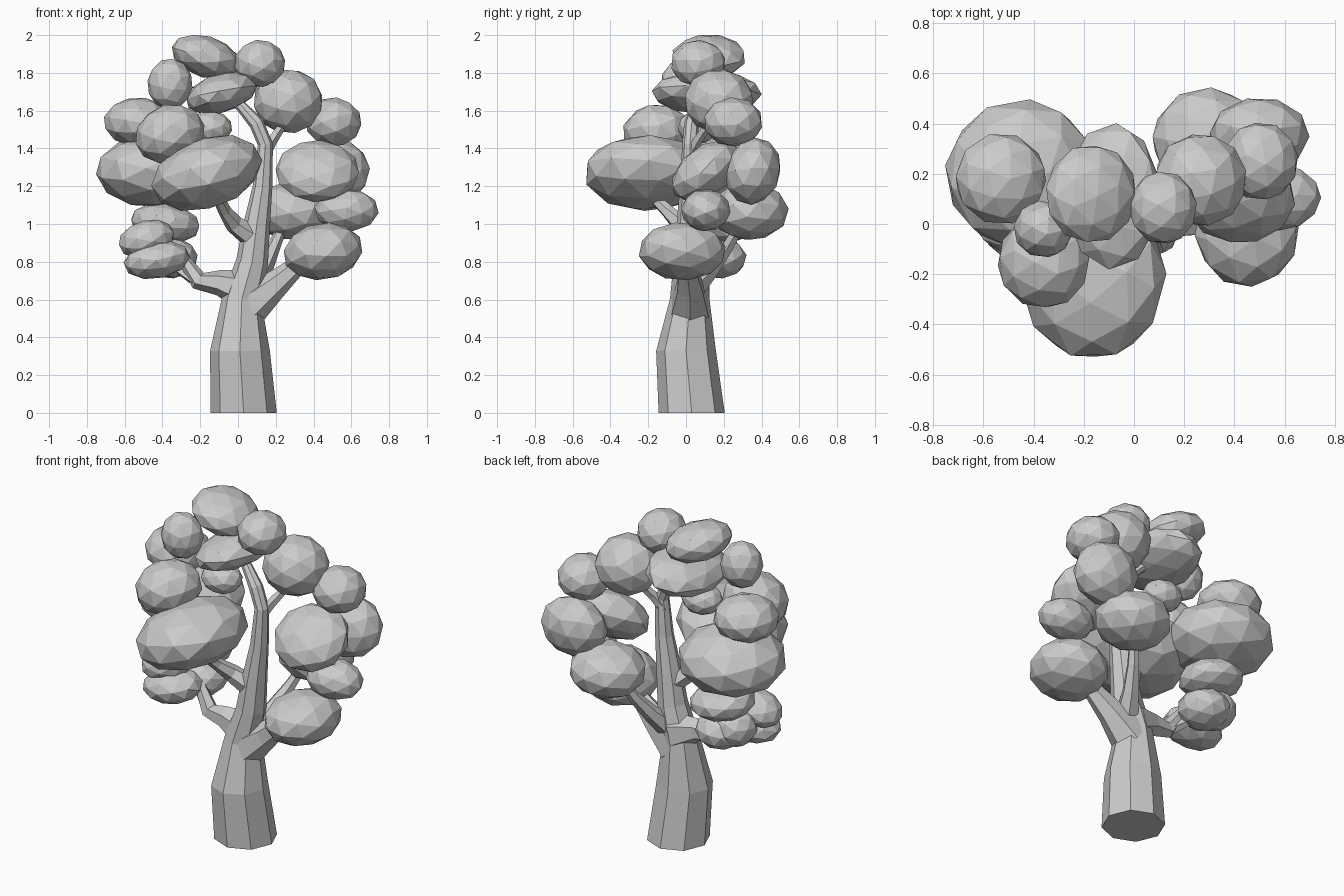
import bpy, bmesh, math, random
from mathutils import Vector, Matrix, Euler

random.seed(4)
default_cube = bpy.data.objects.get("Cube")
if default_cube:
    bpy.data.objects.remove(default_cube, do_unlink=True)

# One plain grey covers the wood and the leaves
clay = bpy.data.materials.new("plain_grey")
clay.use_nodes = True
GREY = (0.6, 0.6, 0.6, 1)
clay.diffuse_color = GREY
clay.node_tree.nodes["Principled BSDF"].inputs["Base Color"].default_value = GREY


def finish(bm, name):
    """Turn a bmesh into a flat shaded, coloured object."""
    bmesh.ops.recalc_face_normals(bm, faces=bm.faces)
    mesh = bpy.data.meshes.new(name)
    bm.to_mesh(mesh)
    bm.free()
    mesh.materials.append(clay)
    obj = bpy.data.objects.new(name, mesh)
    bpy.context.collection.objects.link(obj)
    return obj


def limb(name, path, sides, level=False):
    """Tapered faceted tube; path holds (x, y, z, radius) stations."""
    bm = bmesh.new()
    points = [Vector(p[:3]) for p in path]
    rings = []
    for i, station in enumerate(path):
        before, after = points[max(i - 1, 0)], points[min(i + 1, len(points) - 1)]
        direction = (after - before).normalized()
        if level and i == 0:
            direction = Vector((0, 0, 1))
        turn = Vector((0, 0, 1)).rotation_difference(direction)
        ring = []
        for k in range(sides):
            angle = math.tau * k / sides
            offset = Vector((math.cos(angle), math.sin(angle), 0)) * station[3]
            ring.append(bm.verts.new(points[i] + turn @ offset))
        rings.append(ring)
    for low, high in zip(rings, rings[1:]):
        for k in range(sides):
            n = (k + 1) % sides
            bm.faces.new((low[k], low[n], high[n], high[k]))
    bm.faces.new(rings[0])
    bm.faces.new(rings[-1])
    return finish(bm, name)


def tuft(name, centre, radii, pitch=0, roll=0):
    """Faceted leaf clump: a squashed icosphere, tilted about x and y."""
    bm = bmesh.new()
    bmesh.ops.create_icosphere(bm, subdivisions=2, radius=1.05)
    spin = Euler([random.uniform(0, math.tau) for _ in range(3)]).to_matrix().to_4x4()
    tilt = Euler((math.radians(pitch), math.radians(roll), 0)).to_matrix().to_4x4()
    squash = Matrix.Diagonal((*radii, 1))
    bm.transform(Matrix.Translation(centre) @ tilt @ squash @ spin)
    return finish(bm, name)


# Trunk, leaning and curling over at the top
limb("trunk", [
    (.03, .03, 0, .175), (.01, 0, .33, .158), (.02, .02, .6, .105),
    (.075, .02, .8, .085), (.1, .02, 1, .07), (.13, .02, 1.2, .052),
    (.145, .02, 1.42, .04), (.1, .03, 1.53, .04), (.02, .06, 1.62, .03),
    (-.06, .1, 1.68, .02)], 8, level=True)

# Branches
limb("right_low_branch", [(.03, .03, .65, .11), (-.1, .03, .69, .068),
     (-.21, .03, .7, .05), (-.3, .06, .83, .03)], 6)
limb("right_low_twig", [(-.22, .03, .7, .035), (-.36, .12, .79, .02)], 5)
limb("left_low_branch", [(.04, .02, .55, .115), (.18, .02, .665, .078),
     (.35, 0, .81, .042)], 6)
limb("back_branch", [(.08, .03, .65, .07), (.14, .14, .77, .048),
     (.19, .22, .88, .035), (.25, .3, 1.02, .025)], 6)
limb("front_branch", [(.09, .02, .92, .065), (-.02, -.03, 1, .05),
     (-.07, -.1, 1.07, .036), (-.12, -.2, 1.17, .028)], 6)
limb("left_high_branch", [(.13, .02, 1.36, .035), (.18, .06, 1.44, .028),
     (.26, .14, 1.56, .02)], 5)

# Leaf clumps at the top of the crown
tuft("crown_top", (-.17, .12, 1.885), (.18, .19, .105), roll=18)
tuft("crown_top_left", (.115, .065, 1.85), (.13, .14, .12))
tuft("crown_under_top", (-.085, .11, 1.695), (.19, .28, .1), roll=-17)
tuft("crown_inner", (-.15, .06, 1.51), (.115, .1, .085))

# Leaf clumps on the right side
tuft("right_high_leaf", (-.36, -.02, 1.74), (.115, .11, .13))
tuft("right_outer_leaf", (-.53, .18, 1.54), (.175, .175, .125))
tuft("right_front_leaf", (-.36, -.15, 1.475), (.18, .18, .15), roll=-20)
tuft("right_big_leaf", (-.45, .2, 1.28), (.29, .285, .185))
tuft("front_big_leaf", (-.165, -.205, 1.27), (.29, .325, .18), roll=-19)

# Small clumps low on the right
tuft("right_low_leaf_top", (-.385, .2, 1.005), (.18, .17, .1), roll=8)
tuft("right_low_leaf_front", (-.485, .01, .92), (.145, .12, .095), roll=-15)
tuft("right_low_leaf_bottom", (-.43, -.01, .81), (.17, .14, .095), roll=-10)
tuft("right_low_leaf_inner", (-.36, .17, .82), (.14, .145, .105))
tuft("right_low_leaf_back", (-.44, .16, .85), (.12, .12, .11))

# Leaf clumps on the left side
tuft("left_high_leaf", (.265, .175, 1.65), (.178, .178, .165))
tuft("left_outer_leaf", (.505, .25, 1.54), (.143, .15, .125))
tuft("left_big_leaf", (.42, .105, 1.28), (.213, .2, .125), pitch=38)
tuft("left_back_leaf", (.5, .355, 1.28), (.19, .14, .172), pitch=-15)
tuft("left_small_leaf", (.575, .105, 1.073), (.163, .125, .108))
tuft("left_rear_leaf", (.29, .335, 1.068), (.21, .2, .148))
tuft("left_low_leaf", (.45, -.02, .855), (.203, .223, .145), roll=-10)
